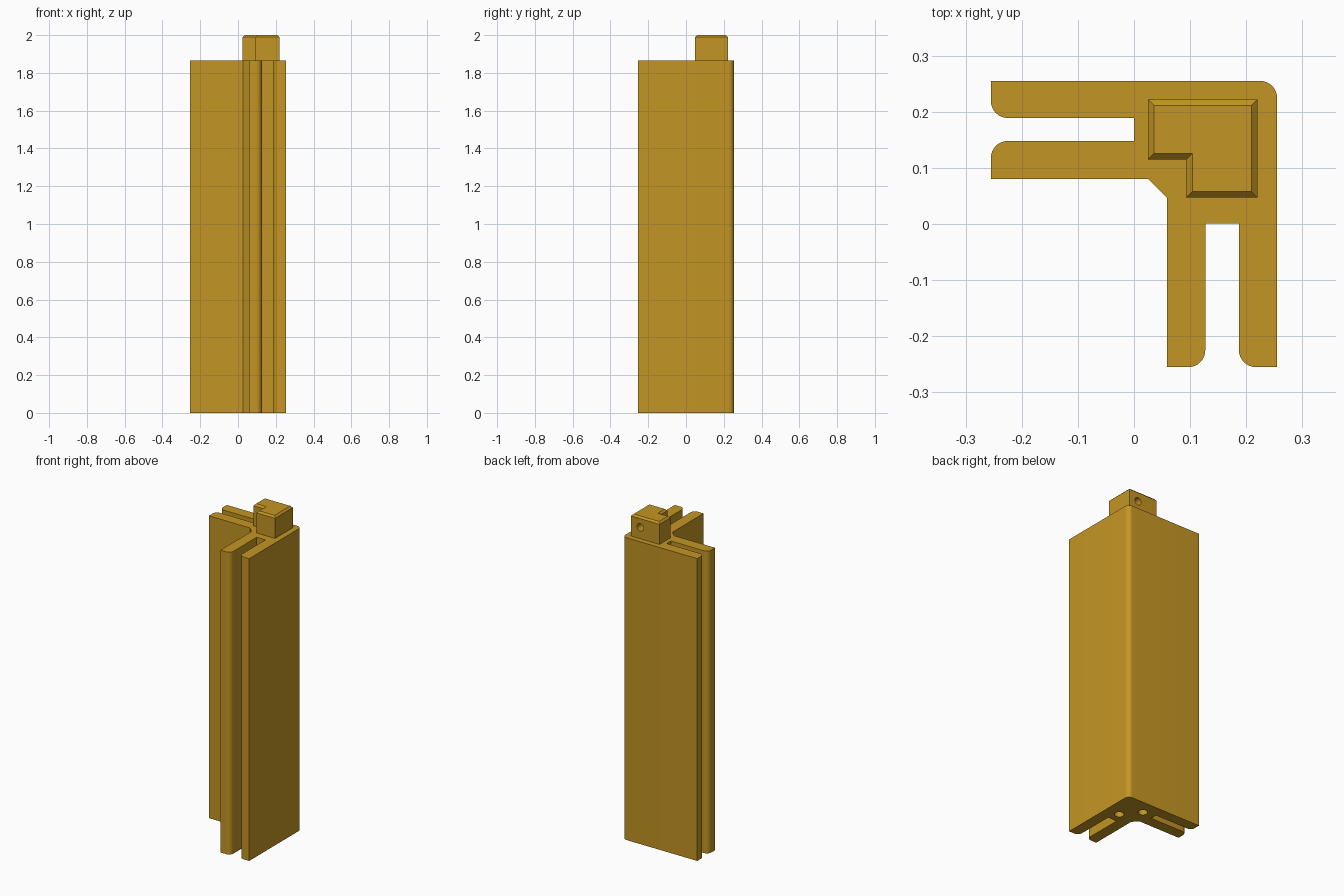
import bpy, bmesh, math
from mathutils import Matrix, Vector

if "Cube" in bpy.data.objects:
    bpy.data.objects.remove(bpy.data.objects["Cube"])

BODY_TOP = 1.865
TOP = 2.0

brass = bpy.data.materials.new("golden_brown")
brass.diffuse_color = (0.55, 0.30, 0.017, 1)
brass.use_nodes = True
brass.node_tree.nodes["Principled BSDF"].inputs["Base Color"].default_value = brass.diffuse_color


def finish(bm, name):
    bmesh.ops.recalc_face_normals(bm, faces=bm.faces[:])
    mesh = bpy.data.meshes.new(name)
    bm.to_mesh(mesh)
    bm.free()
    obj = bpy.data.objects.new(name, mesh)
    bpy.context.collection.objects.link(obj)
    mesh.materials.append(brass)
    return obj


def loft(name, layers):
    """Skin a stack of (outline, height) layers and cap both ends."""
    bm = bmesh.new()
    rings = [[bm.verts.new((x, y, z)) for x, y in pts] for pts, z in layers]
    for low, high in zip(rings, rings[1:]):
        for i in range(len(low)):
            j = (i + 1) % len(low)
            bm.faces.new((low[i], low[j], high[j], high[i]))
    bm.faces.new(rings[0][::-1])
    bm.faces.new(rings[-1])
    return finish(bm, name)


def rounded(points, steps=8):
    """Expand (x, y, radius) corners of a right-angled outline into arcs."""
    out = []
    for i, (x, y, r) in enumerate(points):
        p = Vector((x, y))
        if r == 0:
            out.append(p)
            continue
        a = (Vector(points[i - 1][:2]) - p).normalized() * r
        b = (Vector(points[(i + 1) % len(points)][:2]) - p).normalized() * r
        for k in range(steps + 1):
            t = k / steps * math.pi / 2
            out.append(p + a * (1 - math.sin(t)) + b * (1 - math.cos(t)))
    return out


def drill(target, centre, radius, depth, axis):
    """Cut a round blind hole, centred on the surface point."""
    bm = bmesh.new()
    rot = Matrix.Rotation(math.pi / 2, 4, 'X') if axis == 'Y' else Matrix()
    bmesh.ops.create_cone(bm, cap_ends=True, segments=24, radius1=radius,
                          radius2=radius, depth=depth * 2,
                          matrix=Matrix.Translation(centre) @ rot)
    cutter = finish(bm, "hole_cutter")
    cutter.hide_render = True
    mod = target.modifiers.new("hole", 'BOOLEAN')
    mod.operation = 'DIFFERENCE'
    mod.solver = 'EXACT'
    mod.object = cutter
    bpy.context.view_layer.objects.active = target
    bpy.ops.object.modifier_apply(modifier=mod.name)
    bpy.data.objects.remove(cutter)


# Corner post: two slotted arms meeting at a rounded outer corner
R = 0.03
post_outline = rounded([
    (0.255, 0.255, R), (-0.255, 0.255, 0), (-0.255, 0.189, R),
    (0.0, 0.189, 0), (0.0, 0.148, 0), (-0.255, 0.148, R),
    (-0.255, 0.08, 0), (0.026, 0.08, 0), (0.059, 0.047, 0),
    (0.059, -0.255, 0), (0.127, -0.255, R), (0.127, 0.001, 0),
    (0.187, 0.001, 0), (0.187, -0.255, R), (0.255, -0.255, 0)])
post = loft("corner_post", [(post_outline, 0), (post_outline, BODY_TOP)])

# Screw holes in the underside of the post
drill(post, (0.163, 0.066, 0), 0.027, 0.15, 'Z')
drill(post, (0.077, 0.168, 0), 0.027, 0.15, 'Z')


# L-shaped peg with a chamfered top edge
def peg_outline(d):
    return [(0.22 - d, 0.222 - d), (0.025 + d, 0.222 - d),
            (0.025 + d, 0.115 + d), (0.093 + d, 0.115 + d),
            (0.093 + d, 0.047 + d), (0.22 - d, 0.047 + d)]


peg = loft("locking_peg", [(peg_outline(0), BODY_TOP),
                           (peg_outline(0), TOP - 0.011),
                           (peg_outline(0.011), TOP)])

# Pin hole in the back of the peg
drill(peg, (0.157, 0.222, 1.935), 0.023, 0.08, 'Y')

# Smooth only the rounded corners and hole walls
for obj in (post, peg):
    bpy.ops.object.select_all(action='DESELECT')
    obj.select_set(True)
    bpy.context.view_layer.objects.active = obj
    bpy.ops.object.shade_smooth_by_angle(angle=math.radians(30))
